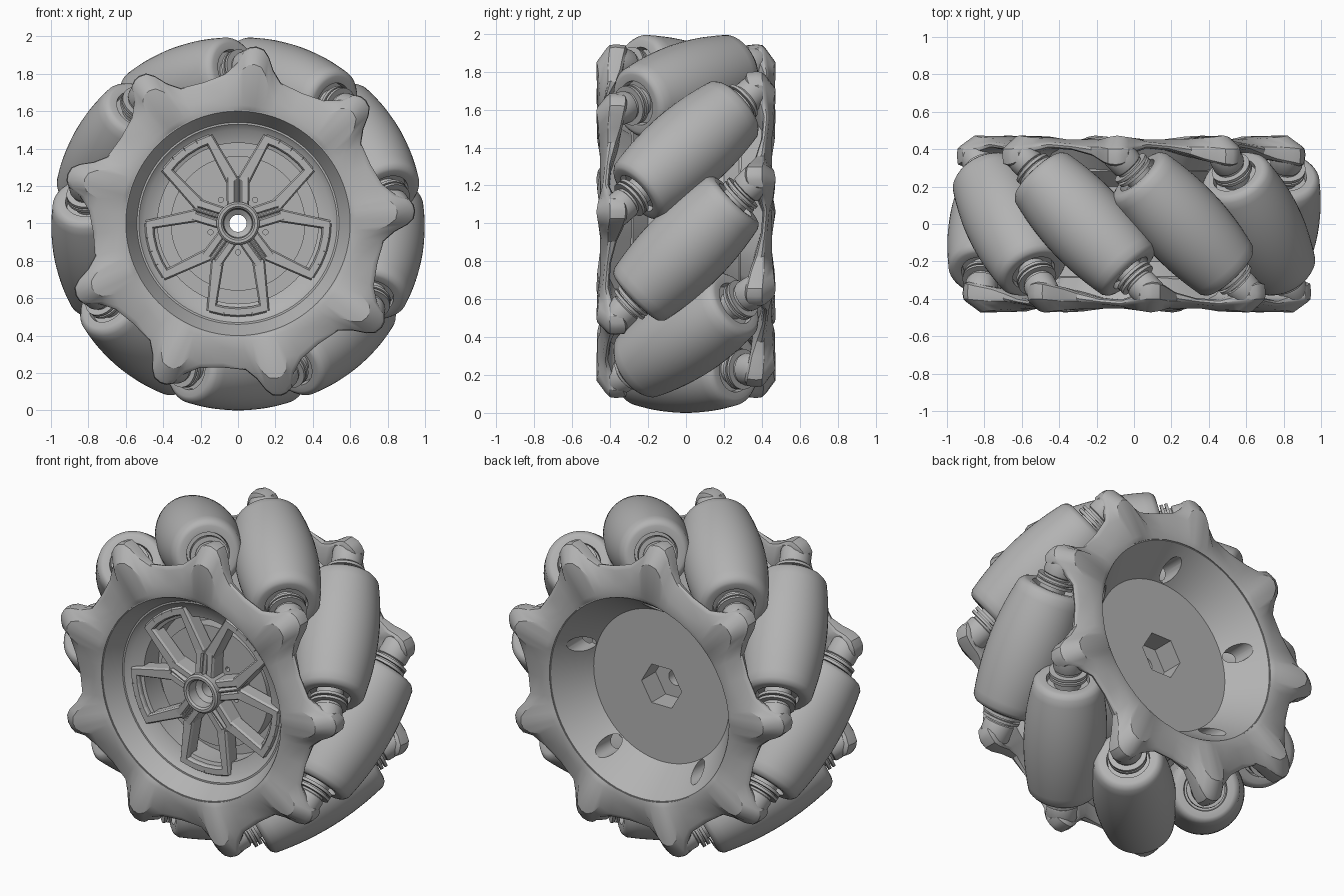
import bpy, bmesh
from math import cos, sin, pi, radians, sqrt
from mathutils import Matrix, Vector

old = bpy.data.objects.get("Cube")
if old:
    bpy.data.objects.remove(old)

GREY = bpy.data.materials.new("mid grey")
GREY.use_nodes = True
GREY.diffuse_color = (0.45, 0.45, 0.45, 1)
GREY.node_tree.nodes["Principled BSDF"].inputs["Base Color"].default_value = GREY.diffuse_color
CENTRE = Matrix.Translation((0, 0, 1))
ROLLERS = 9
STEP = 2 * pi / ROLLERS


def finish(mesh, angle=30):
    mesh.polygons.foreach_set("use_smooth", [True] * len(mesh.polygons))
    mesh.set_sharp_from_angle(angle=radians(angle))
    if not mesh.materials:
        mesh.materials.append(GREY)


def to_mesh(bm, name, angle=30):
    bmesh.ops.recalc_face_normals(bm, faces=bm.faces)
    mesh = bpy.data.meshes.new(name)
    bm.to_mesh(mesh)
    bm.free()
    finish(mesh, angle)
    return mesh


def place(mesh, name, matrix=CENTRE):
    ob = bpy.data.objects.new(name, mesh)
    bpy.context.collection.objects.link(ob)
    ob.matrix_world = matrix
    return ob


def polar(r, a, y):
    return Vector((r * cos(a), y, r * sin(a)))


def skin(sections, name, angle=30, closed_section=True):
    """Join a closed round of cross-sections into a surface."""
    bm = bmesh.new()
    rows = [[bm.verts.new(p) for p in s] for s in sections]
    n = len(rows[0])
    for i, row in enumerate(rows):
        nxt = rows[(i + 1) % len(rows)]
        for j in range(n if closed_section else n - 1):
            k = (j + 1) % n
            bm.faces.new((row[j], row[k], nxt[k], nxt[j]))
    bmesh.ops.remove_doubles(bm, verts=bm.verts, dist=1e-5)
    return to_mesh(bm, name, angle)


def lathe(profile, name, segs=48, angle=30):
    """Spin (radius, y) points around the y axis."""
    return skin([[polar(r, 2 * pi * i / segs, y) for r, y in profile]
                 for i in range(segs)], name, angle, False)


# ---- Drum with a dished front and a conical rear recess
drum = place(lathe([(0, -.23), (.36, -.23), (.36, -.15), (.43, -.15), (.43, -.29), (.5, -.31),
                    (.53, -.34), (.54, -.34), (.6, -.445), (.612, -.445), (.612, -.28),
                    (.52, -.2), (.52, .2), (.612, .28), (.612, .445), (.6, .445),
                    (.457, .235), (0, .235)], "drum", 96), "drum")
cutters = []


def cutter(r, y0, y1, segs, x=0, z=0):
    shape = lathe([(0, y0), (r, y0), (r, y1), (0, y1)], "cutter", segs)
    ob = place(shape, "cutter", Matrix.Translation((x, 0, 1 + z)))
    ob.hide_render = True
    cutters.append(ob)
    mod = drum.modifiers.new("cut", "BOOLEAN")
    mod.operation, mod.solver, mod.object = "DIFFERENCE", "EXACT", ob


cutter(.046, -.6, .6, 32)       # axle bore
cutter(.135, .1, .4, 6)         # rear hex socket
for k in range(5):
    a = radians(90 + 72 * k)
    cutter(.05, .18, .6, 24, .51 * cos(a), .51 * sin(a))       # rear cone holes
    cutter(.014, -.4, -.19, 12, -.155 * cos(a), -.155 * sin(a))  # small bolt holes
bpy.context.view_layer.update()
cut = bpy.data.meshes.new_from_object(
    drum.evaluated_get(bpy.context.evaluated_depsgraph_get()))
drum.modifiers.clear()
drum.data = cut
finish(cut)
for ob in cutters:
    bpy.data.objects.remove(ob)

# ---- Toothed side plates: (angle from tooth, outer radius, front y, back y)
TOOTH = [(6, .86, -.425, -.38), (4, .925, -.415, -.33), (2, .945, -.41, -.315),
         (0, .95, -.41, -.31), (-2.5, .94, -.41, -.315), (-4.5, .905, -.415, -.325),
         (-7, .84, -.42, -.34), (-11, .785, -.42, -.365),
         (-20, .775, -.428, -.395), (-29, .80, -.44, -.405)]
sections = []
for k in range(ROLLERS):
    for d, r, front, back in reversed(TOOTH):
        a = radians(4 + d) + k * STEP
        ridge = max(0, 1 - abs(d) / 11)
        crest = .67 + (r - .775) * 1.05
        sections.append([polar(*p) for p in (
            (.605, a, -.45), (.632, a, -.453 - .015 * ridge), (crest, a, -.447 - .026 * ridge),
            (r - .025, a, front - .012 * ridge), (r - .005, a, front + .008),
            (r, a, front * .6 + back * .4), (r - .006, a, back - .008),
            (r - .03, a, back), (.68, a, min(back, -.355)), (.605, a, -.28))])
plate = skin(sections, "side_plate", 32)
place(plate, "front_plate")
place(plate, "rear_plate", CENTRE @ Matrix.Rotation(pi, 4, "Z"))

# ---- Rollers: barrel shape whose tilted surface follows the unit circle
ORBIT, HALF = .77, .372
barrel = [(1 - sqrt(ORBIT ** 2 + t * t / 2), t)
          for t in [HALF * .93 * i / 8 for i in range(-8, 9)]]
caps = [(.075, .335), (.115, .335), (.12, .37), (.157, .373), (.172, .368), (.182, .358)]
roller_profile = [(r, -t) for r, t in caps] + barrel + [(r, t) for r, t in reversed(caps)]
roller = lathe(roller_profile, "roller", 48, 35)

# ---- Axle with stepped washers and rounded end bosses
half_axle = [(.075, .32), (.075, .385), (.107, .385), (.107, .402), (.085, .402), (.085, .412),
             (.107, .412), (.107, .428), (.075, .428), (.075, .44), (.083, .445), (.086, .455),
             (.086, .53), (.077, .555), (.05, .57), (0, .573)]
axle = lathe([(r, -t) for r, t in reversed(half_axle)] + half_axle, "axle", 32, 40)

for k in range(ROLLERS):
    a = -pi / 2 + k * STEP
    radial = polar(1, a, 0)
    along = (polar(1, a + pi / 2, 0) + Vector((0, 1, 0))).normalized()
    side = radial.cross(along)
    m = Matrix((radial, along, side)).transposed().to_4x4()
    m = CENTRE @ Matrix.Translation(radial * ORBIT) @ m
    place(roller, f"roller_{k + 1}", m)
    place(axle, f"axle_{k + 1}", m)


# ---- Front spoke insert
def bar(bm, p, q, w0, w1, y0, y1, base):
    """Tapered bar between polar points p and q, front height y0 to y1."""
    a, b = polar(*p, 0), polar(*q, 0)
    n = (b - a).normalized().cross(Vector((0, 1, 0)))
    ring = []
    for c, w, y in ((a, w0, y0), (b, w1, y1)):
        ring.append([bm.verts.new(c + n * s + Vector((0, h, 0))) for s, h in (
            (-w / 2, base), (-w / 2, y + .012), (-w / 2 + .008, y),
            (w / 2 - .008, y), (w / 2, y + .012), (w / 2, base))])
    for j in range(6):
        i = (j + 1) % 6
        bm.faces.new((ring[0][j], ring[0][i], ring[1][i], ring[1][j]))
    bm.faces.new(ring[0])
    bm.faces.new(ring[1])


bm = bmesh.new()
for k in range(5):
    mid = radians(-90 + 72 * k)
    spoke = mid + radians(36)
    for s in (-1, 1):
        # forked legs of each spoke
        bar(bm, (.225, mid + s * radians(29)), (.49, mid + s * radians(17)),
            .07, .05, -.325, -.325, -.24)
        # twin spoke rails beside the central rib
        shift = s * .038
        bar(bm, (.10, spoke + shift / .10), (.25, spoke + shift / .25),
            .045, .05, -.335, -.325, -.22)
    bar(bm, (.09, spoke), (.25, spoke), .022, .022, -.35, -.325, -.22)
    # outer arc closing the window
    for j in range(-2, 2):
        bar(bm, (.475, mid + radians(j * 9)), (.475, mid + radians(j * 9 + 9)),
            .05, .05, -.325, -.325, -.28)
place(to_mesh(bm, "spokes"), "spokes")

# ---- Hollow hub sleeve
place(lathe([(.046, -.15), (.046, -.28), (.075, -.3), (.08, -.36), (.09, -.37), (.105, -.37),
             (.115, -.36), (.115, -.2), (.046, -.15)], "hub_sleeve", 40), "hub_sleeve")
